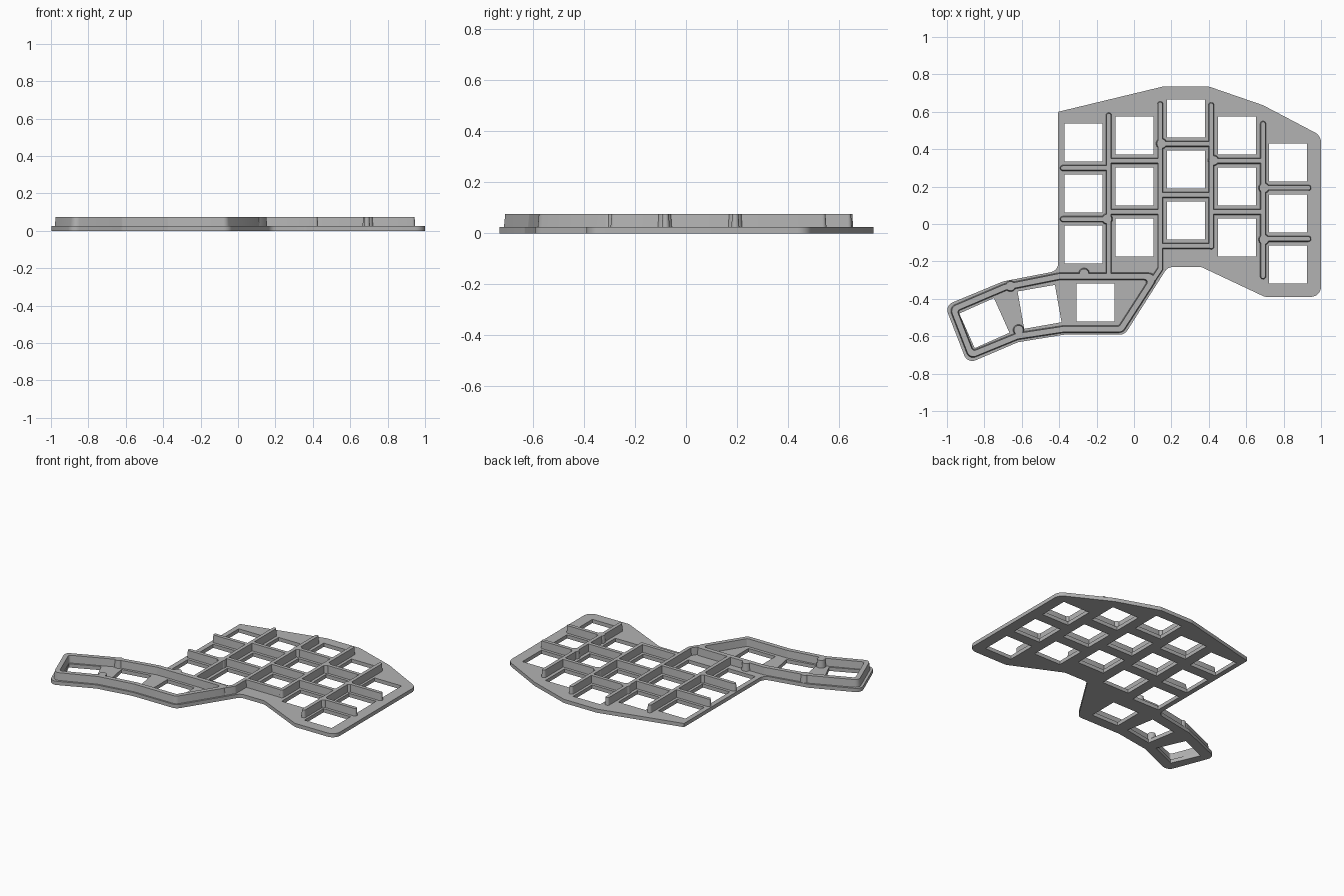
import bpy, bmesh, math
from mathutils import Vector, Matrix

old = bpy.data.objects.get("Cube")
if old:
    bpy.data.objects.remove(old, do_unlink=True)

PLATE, TOP = 0.025, 0.075      # plate thickness, rib height
HOLE, PITCH = 0.203, 0.273     # key opening size and spacing

grey = bpy.data.materials.new("plain grey")
grey.use_nodes = True
colour = (0.45, 0.45, 0.45, 1)
grey.diffuse_color = colour
grey.node_tree.nodes["Principled BSDF"].inputs["Base Color"].default_value = colour


def add_object(name, mesh):
    mesh.materials.clear()
    mesh.materials.append(grey)
    obj = bpy.data.objects.new(name, mesh)
    bpy.context.scene.collection.objects.link(obj)
    bpy.ops.object.select_all(action='DESELECT')
    obj.select_set(True)
    bpy.context.view_layer.objects.active = obj
    bpy.ops.object.shade_smooth_by_angle(angle=math.radians(25))
    return obj


def rounded(points, radii, steps=6):
    """Round every corner of a closed outline with an arc."""
    result = []
    for i, (p, r) in enumerate(zip(points, radii)):
        p = Vector((p[0], p[1], 0))
        before = Vector((*points[i - 1][:2], 0)) - p
        after = Vector((*points[(i + 1) % len(points)][:2], 0)) - p
        u, v = before.normalized(), after.normalized()
        half = u.angle(v) / 2
        r = min(r, 0.45 * min(before.length, after.length) * math.tan(half))
        t = r / math.tan(half)
        centre = p + (u + v).normalized() * r / math.sin(half)
        a, b = p + u * t - centre, p + v * t - centre
        sweep = a.angle(b)
        for k in range(steps + 1):
            f = k / steps
            w = (a * math.sin((1 - f) * sweep) + b * math.sin(f * sweep)) / math.sin(sweep)
            result.append(centre + w)
    return result


def offset(points, d):
    """Move each side of a counter-clockwise outline outward by d."""
    result = []
    for i, p in enumerate(points):
        p = Vector(p)
        e1 = (p - Vector(points[i - 1])).normalized()
        e2 = (Vector(points[(i + 1) % len(points)]) - p).normalized()
        n1, n2 = Vector((e1.y, -e1.x)), Vector((e2.y, -e2.x))
        result.append(p + (n1 + n2) * d / (1 + n1.dot(n2)))
    return result


def loft(name, loops, closed=False):
    """Join equal outlines, each given with its height; closed makes a frame."""
    bm = bmesh.new()
    rings = [[bm.verts.new((p[0], p[1], z)) for p in loop] for loop, z in loops]
    n = len(rings[0])
    pairs = list(zip(rings, rings[1:]))
    if closed:
        pairs.append((rings[-1], rings[0]))
    else:
        bm.faces.new(rings[0])
        bm.faces.new(rings[-1])
    for a, b in pairs:
        for i in range(n):
            j = (i + 1) % n
            bm.faces.new((a[i], a[j], b[j], b[i]))
    bmesh.ops.recalc_face_normals(bm, faces=bm.faces)
    mesh = bpy.data.meshes.new(name)
    bm.to_mesh(mesh)
    bm.free()
    return add_object(name, mesh)


def stadium(a, b, r, steps=8):
    a, b = Vector(a), Vector(b)
    start = math.atan2(b.y - a.y, b.x - a.x) - math.pi / 2
    return [c + Vector((math.cos(t), math.sin(t))) * r
            for c, turn in ((b, 0), (a, math.pi))
            for t in (start + turn + math.pi * k / steps for k in range(steps + 1))]


def rib(name, a, b):
    loft(name, [(stadium(a, b, 0.016), PLATE - 0.005), (stadium(a, b, 0.012), TOP)])


def square(x, y, angle=0):
    turn, h = Matrix.Rotation(math.radians(angle), 2), HOLE / 2
    return [Vector((x, y)) + turn @ Vector(c)
            for c in ((-h, -h), (-h, h), (h, h), (h, -h))]


# Plate outline: x, y, corner radius
outline = [(-0.405, 0.60, 0.005), (0.155, 0.735, 0.06), (0.40, 0.735, 0.06),
           (0.69, 0.635, 0.06), (1.0, 0.472, 0.06), (1.0, -0.39, 0.055),
           (0.70, -0.39, 0.06), (0.36, -0.23, 0.05), (0.18, -0.23, 0.05),
           (-0.05, -0.592, 0.05), (-0.375, -0.592, 0.05), (-0.62, -0.632, 0.05),
           (-0.89, -0.747, 0.045), (-1.011, -0.436, 0.045), (-0.70, -0.307, 0.05),
           (-0.405, -0.25, 0.05)]

# Key openings: five columns of three, and three along the thumb arc
columns = [(-0.27, 0.436), (0.003, 0.474), (0.278, 0.565), (0.55, 0.474), (0.823, 0.33)]
holes = [square(x, y - PITCH * row) for x, y in columns for row in range(3)]
holes += [square(-0.205, -0.42), square(-0.505, -0.443, 10), square(-0.80, -0.53, 24)]

# Plate: filled flat outline with openings, given thickness
curve = bpy.data.curves.new("plate_profile", 'CURVE')
curve.dimensions, curve.fill_mode, curve.extrude = '2D', 'BOTH', PLATE / 2
for loop in [rounded(outline, [p[2] for p in outline])] + holes:
    spline = curve.splines.new('POLY')
    spline.points.add(len(loop) - 1)
    for point, p in zip(spline.points, loop):
        point.co = (p[0], p[1], 0, 1)
    spline.use_cyclic_u = True
profile = bpy.data.objects.new("plate_profile", curve)
bpy.context.scene.collection.objects.link(profile)
bpy.context.view_layer.update()
graph = bpy.context.evaluated_depsgraph_get()
plate_mesh = bpy.data.meshes.new_from_object(profile.evaluated_get(graph))
bpy.data.objects.remove(profile, do_unlink=True)
plate_mesh.transform(Matrix.Translation((0, 0, PLATE / 2)))
add_object("plate", plate_mesh)

# Long ribs between the columns
dividers = [(-0.135, 0.58, -0.28), (0.14, 0.64, -0.24), (0.413, 0.635, -0.12), (0.69, 0.535, -0.28)]
for i, (x, y1, y2) in enumerate(dividers):
    rib(f"column_rib_{i + 1}", (x, y1), (x, y2))
rib("corner_rib", (0.14, -0.24), (0.106, -0.292))

# Cross ribs between the rows
edges = [-0.38] + [d[0] for d in dividers] + [0.932]
for i, (x, y) in enumerate(columns):
    for row in range(3 if i == 2 else 2):
        level = y - PITCH * (row + 0.5)
        rib(f"cross_rib_{i + 1}_{row + 1}", (edges[i], level), (edges[i + 1], level))

# Raised frame around the thumb keys
frame = [(0.112, -0.28), (-0.40, -0.28), (-0.69, -0.338), (-0.965, -0.455),
         (-0.87, -0.70), (-0.625, -0.60), (-0.375, -0.562), (-0.07, -0.562)]


def frame_loop(d):
    return rounded(offset(frame, d), [0.025 + d * 0.6] * len(frame))


loft("thumb_frame", [(frame_loop(0.02), PLATE - 0.005), (frame_loop(0.015), TOP),
                     (frame_loop(-0.015), TOP), (frame_loop(-0.02), PLATE - 0.005)], closed=True)

# Round posts on the ribs
posts = [(0.147, 0.43), (0.425, 0.34), (0.695, 0.193), (0.695, -0.083),
         (-0.144, 0.027), (-0.267, -0.265), (-0.66, -0.332), (-0.617, -0.567)]


def circle(x, y, r, sides=24):
    return [(x + r * math.cos(2 * math.pi * k / sides), y + r * math.sin(2 * math.pi * k / sides))
            for k in range(sides)]


for i, (x, y) in enumerate(posts):
    loft(f"post_{i + 1}", [(circle(x, y, 0.03), PLATE - 0.005), (circle(x, y, 0.025), TOP)])
